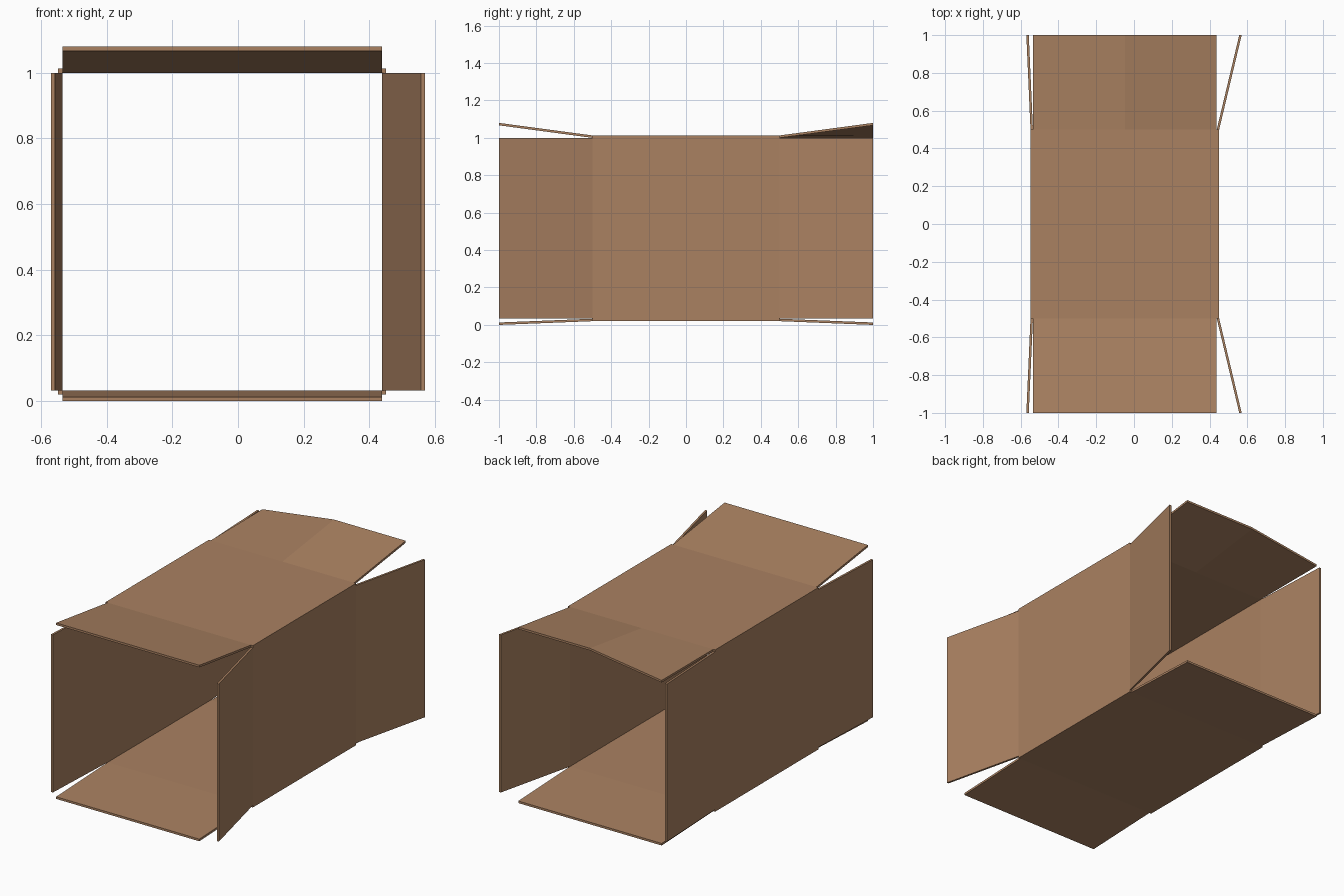
import bpy
import bmesh
from mathutils import Vector

if "Cube" in bpy.data.objects:
    bpy.data.objects.remove(bpy.data.objects["Cube"])

T = 0.013                                # cardboard thickness
XL, XR, ZB, ZT = -0.535, 0.438, 0.033, 1.0   # inside of the box
YB, YE = 0.5, 1.0                        # hinge and flap tip

card = bpy.data.materials.new("tan cardboard")
card.diffuse_color = (0.40, 0.22, 0.12, 1)
card.use_nodes = True
card.node_tree.nodes["Principled BSDF"].inputs["Base Color"].default_value = card.diffuse_color


def finish(name, bm):
    bmesh.ops.recalc_face_normals(bm, faces=bm.faces)
    mesh = bpy.data.meshes.new(name)
    bm.to_mesh(mesh)
    bm.free()
    mesh.materials.append(card)
    bpy.context.collection.objects.link(bpy.data.objects.new(name, mesh))


def sweep(name, rings):
    """Skin closed four-point rings into a solid with capped ends."""
    bm = bmesh.new()
    vs = [[bm.verts.new(p) for p in r] for r in rings]
    for a, b in zip(vs, vs[1:]):
        for i in range(4):
            j = (i + 1) % 4
            bm.faces.new((a[i], a[j], b[j], b[i]))
    bm.faces.new(vs[0])
    bm.faces.new(vs[-1])
    finish(name, bm)


# Open-ended box sleeve with mitred corners
inner = [(XL, ZB), (XR, ZB), (XR, ZT), (XL, ZT)]
outer = [(XL - T, ZB - T), (XR + T, ZB - T), (XR + T, ZT + T), (XL - T, ZT + T)]
bm = bmesh.new()
loops = [[bm.verts.new((x, y, z)) for x, z in ring]
         for ring, y in ((inner, -YB), (inner, YB), (outer, YB), (outer, -YB))]
for a, b in zip(loops, loops[1:] + loops[:1]):
    for i in range(4):
        j = (i + 1) % 4
        bm.faces.new((a[i], a[j], b[j], b[i]))
finish("box_sleeve", bm)


def flap(name, start, end, out, rises, s):
    """Hinged flap; rises = outward lift of the tip at even steps along the hinge."""
    rings = []
    for i, rise in enumerate(rises):
        p = Vector(start).lerp(Vector(end), i / (len(rises) - 1))
        out_v = Vector(out)
        hinge = p + Vector((0, s * YB, 0))
        tip = p + Vector((0, s * YE, 0)) + out_v * rise
        rings.append((hinge, tip, tip + out_v * T, hinge + out_v * T))
    sweep(name, rings)


# Four flaps at each end; the back top flap has one corner bent down
for s, end in ((-1, "front"), (1, "back")):
    top = (0.067, 0.067) if s < 0 else (0.0, 0.067, 0.067)
    flap(end + "_top_flap", (XL, 0, ZT), (XR, 0, ZT), (0, 0, 1), top, s)
    flap(end + "_bottom_flap", (XL, 0, ZB), (XR, 0, ZB), (0, 0, -1), (0.02, 0.02), s)
    flap(end + "_left_flap", (XL, 0, ZB), (XL, 0, ZT), (-1, 0, 0), (0.022, 0.022), s)
    flap(end + "_right_flap", (XR, 0, ZB), (XR, 0, ZT), (1, 0, 0), (0.119, 0.119), s)
